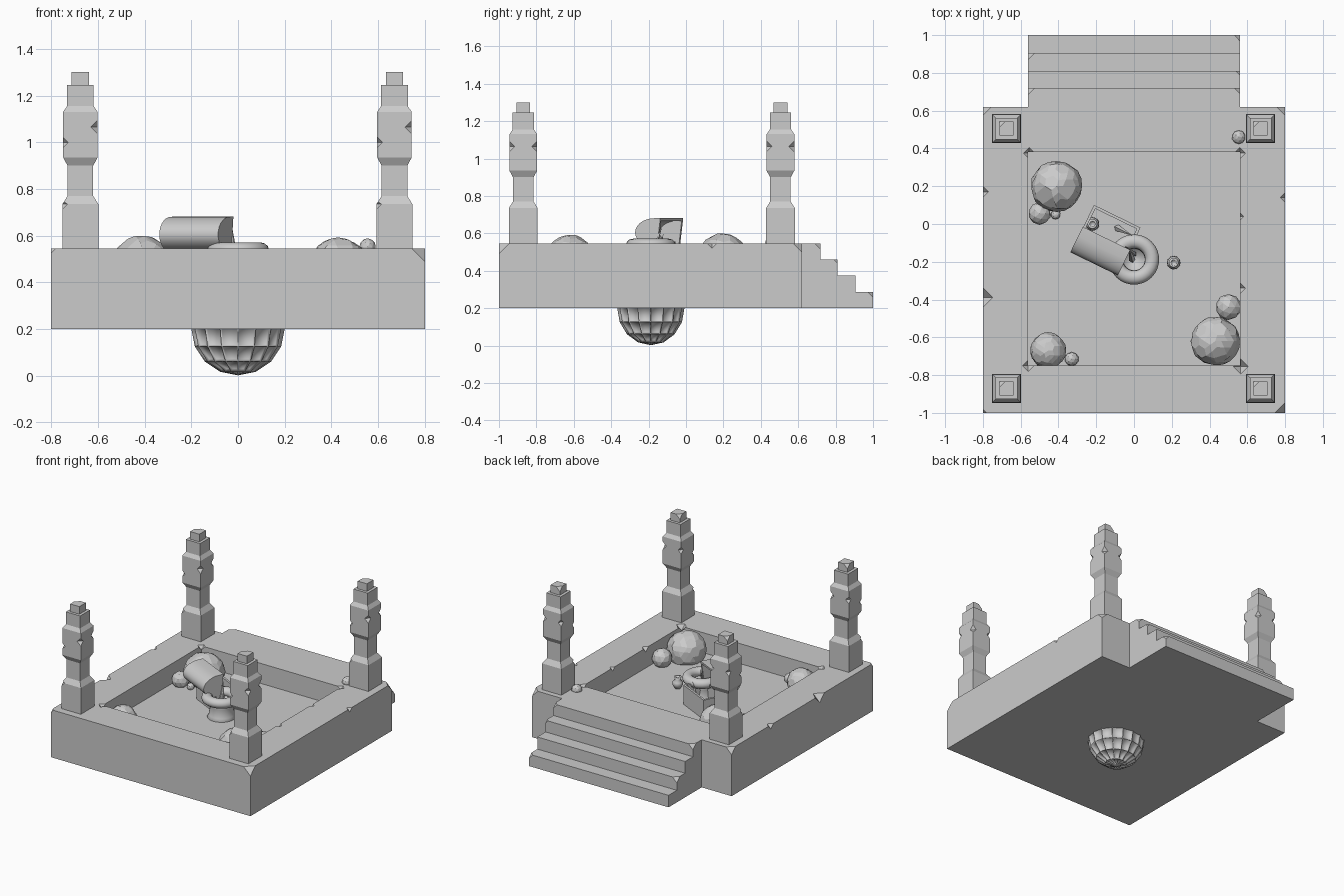
import bpy, bmesh, math, random
from mathutils import Matrix, Vector

if "Cube" in bpy.data.objects:
    bpy.data.objects.remove(bpy.data.objects["Cube"])

random.seed(4)


def finish(bm, name, smooth=False, mat=None):
    if mat:
        bmesh.ops.transform(bm, matrix=mat, verts=bm.verts)
    bmesh.ops.recalc_face_normals(bm, faces=bm.faces)
    for f in bm.faces:
        f.smooth = smooth
    me = bpy.data.meshes.new(name)
    bm.to_mesh(me)
    bm.free()
    ob = bpy.data.objects.new(name, me)
    bpy.context.collection.objects.link(ob)
    return ob


def box(name, lo, hi, mat=None):
    lo, hi = Vector(lo), Vector(hi)
    bm = bmesh.new()
    bmesh.ops.create_cube(bm, size=1)
    for v in bm.verts:
        v.co = [(lo[i] + hi[i]) / 2 + v.co[i] * (hi[i] - lo[i]) for i in range(3)]
    return finish(bm, name, mat=mat)


def extrude_x(name, prof, x0, x1, mat=None, smooth=False):
    bm = bmesh.new()
    a = [bm.verts.new((x0, y, z)) for y, z in prof]
    b = [bm.verts.new((x1, y, z)) for y, z in prof]
    bm.faces.new(a)
    bm.faces.new(b)
    n = len(prof)
    for i in range(n):
        bm.faces.new((a[i], a[(i + 1) % n], b[(i + 1) % n], b[i]))
    return finish(bm, name, smooth, mat)


def lathe(name, prof, loc, n=16, turn=0.0, smooth=True):
    bm = bmesh.new()
    rings = []
    for r, z in prof:
        rings.append([bm.verts.new((r * math.cos(turn + 2 * math.pi * i / n),
                                    r * math.sin(turn + 2 * math.pi * i / n), z)) for i in range(n)])
    for p, q in zip(rings, rings[1:]):
        for i in range(n):
            bm.faces.new((p[i], p[(i + 1) % n], q[(i + 1) % n], q[i]))
    bm.faces.new(rings[0])
    bm.faces.new(rings[-1])
    return finish(bm, name, smooth, Matrix.Translation(loc))


def cut(ob, cutter):
    m = ob.modifiers.new("cut", 'BOOLEAN')
    m.operation, m.object, m.solver = 'DIFFERENCE', cutter, 'EXACT'
    dg = bpy.context.evaluated_depsgraph_get()
    me = bpy.data.meshes.new_from_object(ob.evaluated_get(dg))
    ob.modifiers.clear()
    ob.data = me
    bpy.data.objects.remove(cutter)


def chips(spots):
    # octahedral bites taken out of stone edges
    bm = bmesh.new()
    for x, y, z, r in spots:
        vs = [bm.verts.new((x + dx * r, y + dy * r, z + dz * r)) for dx, dy, dz in
              ((1, 0, 0), (0, 1, 0), (-1, 0, 0), (0, -1, 0), (0, 0, 1), (0, 0, -1))]
        for i in range(4):
            bm.faces.new((vs[i], vs[(i + 1) % 4], vs[4]))
            bm.faces.new((vs[(i + 1) % 4], vs[i], vs[5]))
    return finish(bm, "chip_cutter")


TOP, FLOOR = 0.545, 0.40

# stone platform with a sunken pit and chipped edges
slab = box("platform", (-0.8, -1, 0.2), (0.8, 0.62, TOP))
cut(slab, box("pit_cutter", (-0.56, -0.75, FLOOR), (0.56, 0.38, 0.8)))
cut(slab, chips([(x, y, TOP, r) for x, y, r in (
    (0.8, -1, 0.055), (-0.8, 0.62, 0.045), (0.8, 0.62, 0.045), (-0.8, -1, 0.02),
    (-0.8, -0.39, 0.052), (-0.8, 0.17, 0.03), (0.8, 0.14, 0.025),
    (-0.555, 0.375, 0.03), (0.56, 0.375, 0.03), (0.56, 0.04, 0.022),
    (0.56, -0.34, 0.03), (0.565, -0.755, 0.04), (-0.56, -0.75, 0.03))]))

# stairs at the back
steps = [(0.72, 0.545), (0.81, 0.46), (0.905, 0.375), (1.0, 0.287)]
prof = [(0.62, 0.2), (0.62, TOP)]
for i, (y, z) in enumerate(steps):
    prof.append((y, z))
    prof.append((y, steps[i + 1][1] if i < 3 else 0.2))
stairs = extrude_x("stairs", prof, -0.56, 0.56)
cut(stairs, chips([(-0.56, 0.72, 0.545, 0.035), (-0.56, 0.905, 0.375, 0.035),
                   (0.56, 0.72, 0.545, 0.03), (0.56, 1.0, 0.287, 0.03), (0.56, 0.81, 0.46, 0.02)]))

# four corner pillars
column = [(0.077, TOP - 0.01), (0.077, 0.735), (0.055, 0.77), (0.055, 0.90), (0.074, 0.935),
          (0.074, 1.13), (0.057, 1.155), (0.057, 1.245), (0.037, 1.245), (0.037, 1.30)]
for px in (-0.675, 0.67):
    for py in (-0.87, 0.505):
        p = lathe("pillar", [(h * math.sqrt(2), z) for h, z in column], (px, py, 0),
                  4, math.pi / 4, False)
        cut(p, chips([(px + 0.074, py - 0.074, 1.065, 0.029), (px + 0.074, py + 0.074, 1.065, 0.029),
                      (px - 0.074, py - 0.074, 1.0, 0.022), (px - 0.074, py + 0.074, 1.065, 0.025),
                      (px - 0.037, py + 0.037, 1.30, 0.03), (px - 0.077, py - 0.077, 0.735, 0.022)]))

# boulders, resting in the pit and on the rim
for x, y, z, r in ((-0.41, 0.20, 0.465, 0.138), (-0.50, 0.055, 0.44, 0.06), (-0.415, 0.05, 0.415, 0.026),
                   (0.555, 0.46, 0.552, 0.037), (0.43, -0.62, 0.462, 0.132), (0.50, -0.44, 0.45, 0.07),
                   (-0.455, -0.67, 0.445, 0.097), (-0.33, -0.715, 0.42, 0.038)):
    bm = bmesh.new()
    bmesh.ops.create_icosphere(bm, subdivisions=2 if r < 0.08 else 3, radius=r)
    for v in bm.verts:
        v.co *= random.uniform(0.95, 1.01)
    bmesh.ops.dissolve_limit(bm, angle_limit=0.2, verts=bm.verts, edges=bm.edges)
    finish(bm, "boulder", mat=Matrix.Translation((x, y, z)))

# large buried pot: ribbed round body
bm = bmesh.new()
bmesh.ops.create_uvsphere(bm, u_segments=16, v_segments=8, radius=0.2)
bmesh.ops.recalc_face_normals(bm, faces=bm.faces)
bmesh.ops.inset_individual(bm, faces=bm.faces[:], thickness=0.007, depth=-0.012)
PY = -0.188
finish(bm, "pot_body", True, Matrix.Translation((0, PY, 0.202)) @ Matrix.Diagonal((1, 0.9, 1, 1)))

# pot neck and thick rolled rim
lathe("pot_neck", [(0.11, 0.37), (0.085, 0.42), (0.075, 0.48), (0.09, 0.53),
                   (0.068, 0.535), (0.058, 0.48), (0.055, 0.42)], (0, PY, 0), 24)
bpy.ops.mesh.primitive_torus_add(location=(0, PY, 0.538), major_radius=0.096, minor_radius=0.037,
                                 major_segments=32, minor_segments=12)
rim = bpy.context.object
rim.name = "pot_rim"
rim.scale.z = 0.9
bpy.ops.object.shade_smooth()

# open chest with tilted-back rounded lid
M = Matrix.Translation((-0.15, -0.085, 0)) @ Matrix.Rotation(math.radians(-26), 4, 'Z')
chest = box("chest_box", (-0.137, -0.04, 0.395), (0.137, 0.14, 0.54), M)
cut(chest, box("chest_cutter", (-0.122, -0.025, 0.42), (0.122, 0.125, 0.7), M))


def arch(ry, rz, front):
    pts = [(-0.02 - ry * math.sin(math.pi * i / 14), 0.605 + rz * math.cos(math.pi * i / 14))
           for i in range(15)]
    return [(front, 0.605 + rz)] + pts[1:-1] + [(front - 0.02, 0.605 - rz)]


lid = extrude_x("chest_lid", arch(0.12, 0.077, 0.01), -0.14, 0.14, M, True)
cut(lid, extrude_x("lid_cutter", arch(0.103, 0.062, 0.06), -0.125, 0.125, M))
for o in bpy.context.selected_objects:
    o.select_set(False)
bpy.context.view_layer.objects.active = lid
lid.select_set(True)
bpy.ops.object.shade_smooth_by_angle(angle=math.radians(35))

# little jars, one inside the chest and one on the pit floor
jar = [(0.018, 0.0), (0.036, 0.03), (0.033, 0.05), (0.018, 0.065), (0.026, 0.085),
       (0.014, 0.085), (0.012, 0.06)]
lathe("jar", jar, (-0.22, 0.0, 0.42), 16)
lathe("jar", jar, (0.21, -0.205, 0.398), 12)


# crystal shards poking out of the pot and chest
def shard(a, b, r):
    a, b = Vector(a), Vector(b)
    d = b - a
    bm = bmesh.new()
    bmesh.ops.create_cone(bm, cap_ends=True, segments=4, radius1=r, radius2=0.001, depth=d.length)
    finish(bm, "shard", mat=Matrix.Translation((a + b) / 2) @ d.to_track_quat('Z', 'Y').to_matrix().to_4x4())


shard((-0.01, -0.19, 0.46), (-0.025, -0.13, 0.63), 0.018)
shard((0.0, -0.16, 0.44), (-0.045, -0.12, 0.60), 0.014)
shard((-0.09, -0.02, 0.42), (-0.01, -0.06, 0.56), 0.018)
